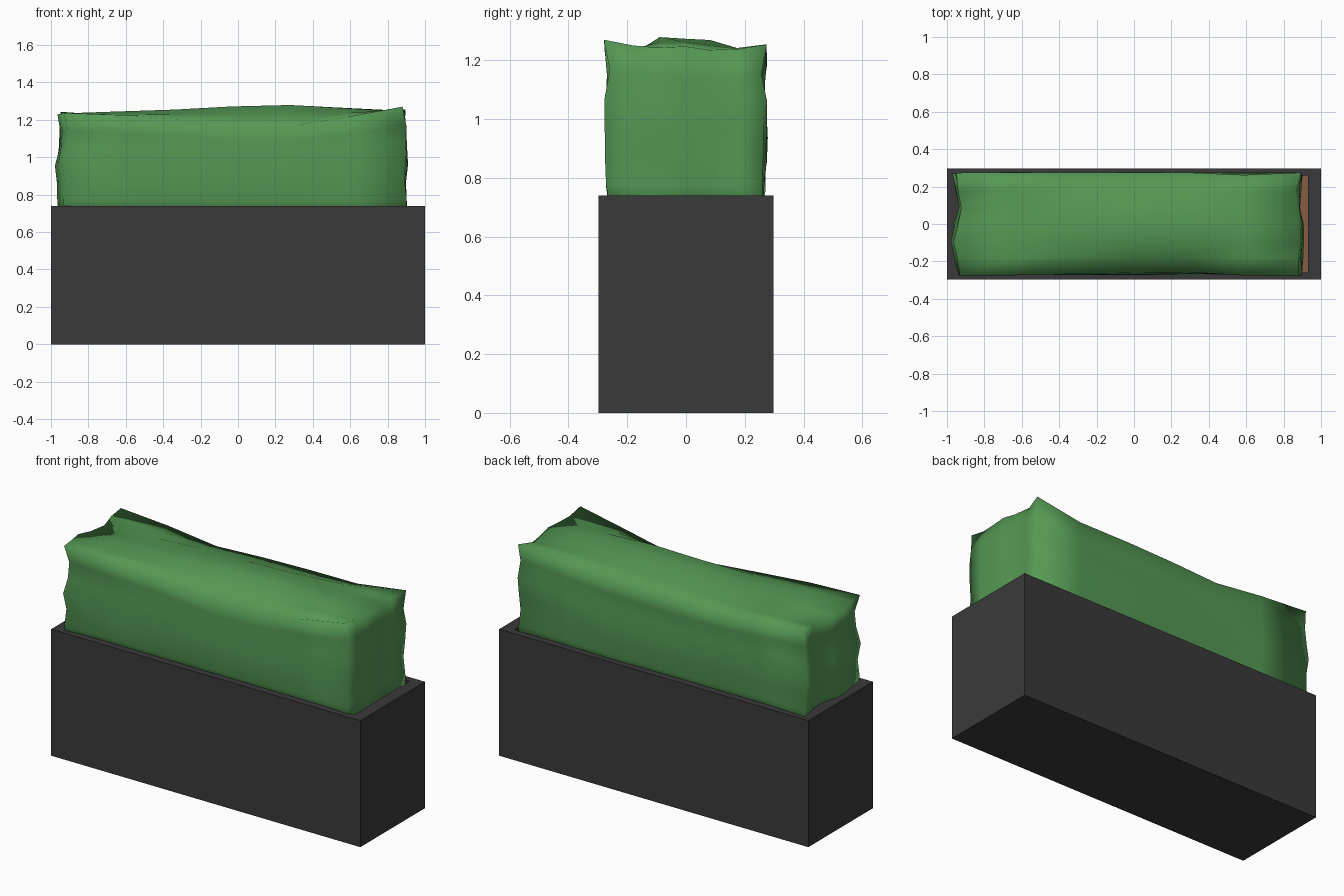
import bpy, bmesh, random
from mathutils import Vector

if "Cube" in bpy.data.objects:
    bpy.data.objects.remove(bpy.data.objects["Cube"])

random.seed(4)
H = 0.74


def material(name, rgb):
    m = bpy.data.materials.new(name)
    m.diffuse_color = (*rgb, 1)
    m.use_nodes = True
    m.node_tree.nodes["Principled BSDF"].inputs["Base Color"].default_value = m.diffuse_color
    return m


def finish(bm, name, mat, smooth=False):
    bmesh.ops.recalc_face_normals(bm, faces=bm.faces[:])
    me = bpy.data.meshes.new(name)
    for f in bm.faces:
        f.smooth = smooth
    bm.to_mesh(me)
    bm.free()
    me.materials.append(mat)
    ob = bpy.data.objects.new(name, me)
    bpy.context.collection.objects.link(ob)
    return ob


def curve(points, t):
    """Piecewise linear outline through (t, value) points."""
    if t <= points[0][0]:
        return points[0][1]
    for (a, p), (b, q) in zip(points, points[1:]):
        if t <= b:
            return p + (q - p) * (t - a) / (b - a)
    return points[-1][1]


charcoal = material("charcoal planter", (0.042, 0.042, 0.042))
green = material("leaf green", (0.09, 0.315, 0.09))
brown = material("soil brown", (0.25, 0.105, 0.055))

# Planter: open box with a rim and sunken inside
bm = bmesh.new()
bmesh.ops.create_cube(bm, size=1)
for v in bm.verts:
    v.co = Vector((v.co.x * 2, v.co.y * 0.596, (v.co.z + 0.5) * H))
top = max(bm.faces, key=lambda f: f.calc_center_median().z)
bmesh.ops.inset_individual(bm, faces=[top], thickness=0.05)
for v in top.verts:
    v.co.x = 0.93 if v.co.x > 0 else -0.93
    v.co.y = 0.258 if v.co.y > 0 else -0.258
new = bmesh.ops.extrude_discrete_faces(bm, faces=[top])["faces"][0]
for v in new.verts:
    v.co.z = 0.64
finish(bm, "planter_box", charcoal)

# Soil slab inside the planter
bm = bmesh.new()
bmesh.ops.create_cube(bm, size=1)
for v in bm.verts:
    v.co = Vector((v.co.x * 1.86, v.co.y * 0.516, 0.665 + v.co.z * 0.05))
finish(bm, "soil", brown)

# Hedge outlines: top heights along x for front edge, ridge and back edge
TOP_FRONT = [(-0.95, 1.235), (-0.43, 1.21), (0, 1.175), (0.43, 1.17), (0.88, 1.265)]
TOP_MID = [(-0.95, 1.23), (-0.5, 1.245), (-0.2, 1.265), (0.2, 1.28), (0.6, 1.265), (0.9, 1.245)]
TOP_BACK = [(-0.95, 1.24), (-0.5, 1.205), (-0.2, 1.185), (0.1, 1.20), (0.5, 1.21), (0.88, 1.25)]
# End and side outlines over height, and end bulges across y
LEFT_Z = [(0.69, -0.935), (0.82, -0.945), (0.95, -0.95), (1.1, -0.925), (1.25, -0.94)]
RIGHT_Z = [(0.69, 0.88), (0.9, 0.885), (1.0, 0.89), (1.25, 0.875)]
FRONT_Z = [(0.69, -0.25), (0.8, -0.268), (0.95, -0.272), (1.12, -0.265), (1.25, -0.27)]
BACK_Z = [(0.69, 0.255), (0.86, 0.27), (0.97, 0.275), (1.1, 0.262), (1.25, 0.268)]
LEFT_Y = [(-1, 0.01), (-0.25, -0.03), (0.35, 0.012), (1, -0.018)]
RIGHT_Y = [(-1, 0.012), (-0.1, 0.018), (0.4, -0.005), (1, 0.012)]


def top_height(x, s):
    mid = curve(TOP_MID, x)
    return curve([(-1, curve(TOP_FRONT, x)), (-0.34, mid), (0.34, mid - 0.01),
                  (1, curve(TOP_BACK, x))], s)


# Hedge: gridded block shaped by the outlines, with irregular leafy edges
bm = bmesh.new()
bmesh.ops.create_cube(bm, size=2)
bmesh.ops.subdivide_edges(bm, edges=bm.edges[:], cuts=5, use_grid_fill=True)
for v in bm.verts:
    u, s, w = v.co
    x = u * 0.92
    z = 0.68 + (w + 1) / 2 * (top_height(x, s) - 0.68)
    lo = curve(LEFT_Z, z) + curve(LEFT_Y, s)
    hi = curve(RIGHT_Z, z) + curve(RIGHT_Y, s)
    x = lo + (u + 1) / 2 * (hi - lo)
    lo, hi = curve(FRONT_Z, z), curve(BACK_Z, z)
    y = lo + (s + 1) / 2 * (hi - lo)
    edges = sum(abs(abs(c) - 1) < 0.01 for c in (u, s, w))
    amp = {1: 0.006, 2: 0.011, 3: 0.012}[edges]
    x += random.uniform(-amp, amp)
    y += random.uniform(-amp, amp)
    if w > 0.99:
        z += random.uniform(-amp, amp) * 0.7 + (0.01 if edges == 3 else 0)
    v.co = (x, y, z)
finish(bm, "hedge", green, smooth=True)
